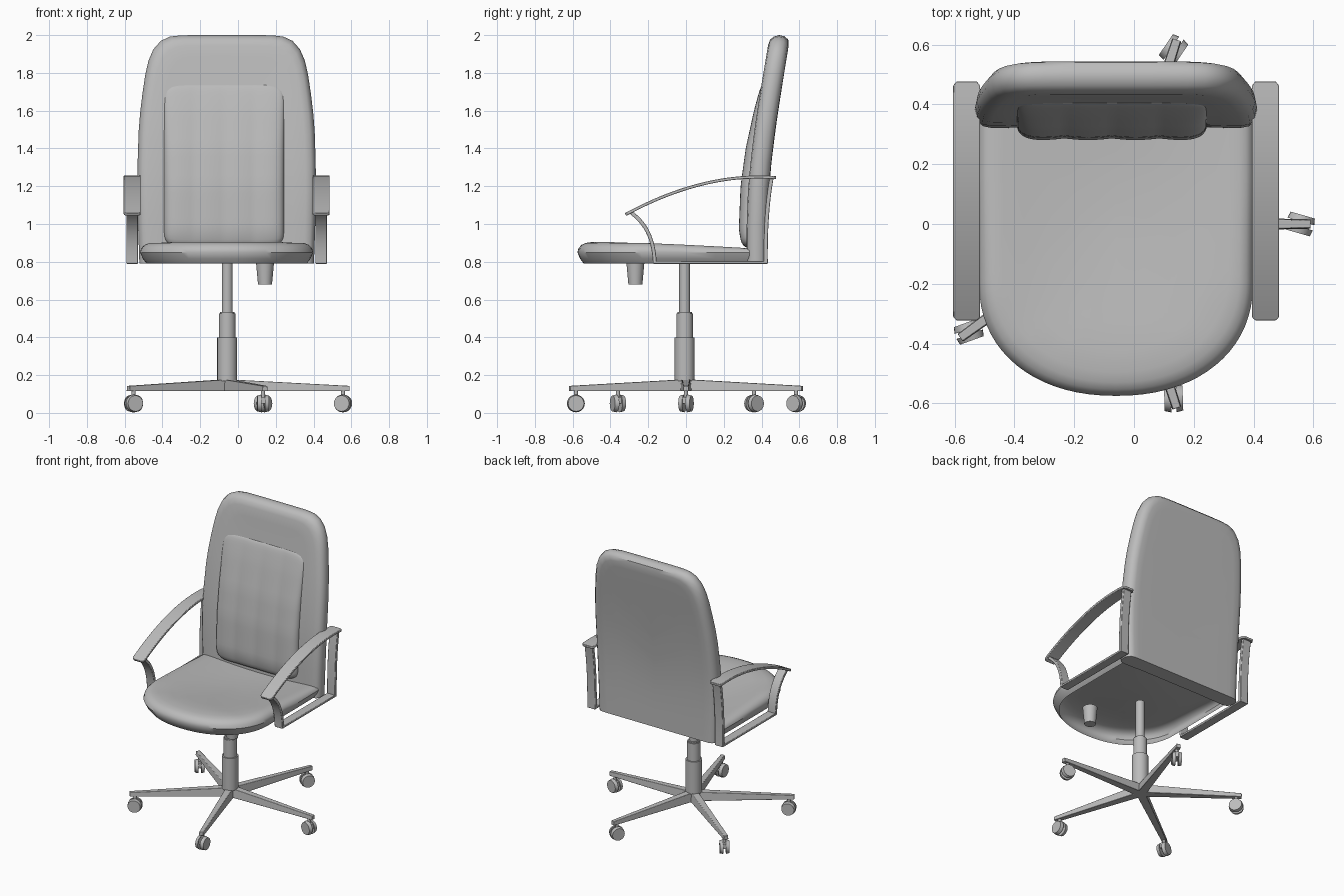
import bpy, bmesh, math
from mathutils import Vector, Matrix
from mathutils.geometry import interpolate_bezier

if "Cube" in bpy.data.objects:
    bpy.data.objects.remove(bpy.data.objects["Cube"])

CX = -0.06     # centreline of the seat, back and arms
BASE_X = -0.057  # centre of the column and legs
BASE = 0.79    # underside of the seat

grey = bpy.data.materials.new("plain grey")
grey.use_nodes = True
grey.diffuse_color = (0.5, 0.5, 0.5, 1)
grey.node_tree.nodes["Principled BSDF"].inputs["Base Color"].default_value = (0.5, 0.5, 0.5, 1)


def finish(name, bm, angle=40, bevel=0):
    bmesh.ops.remove_doubles(bm, verts=bm.verts, dist=0.0005)
    bmesh.ops.recalc_face_normals(bm, faces=bm.faces)
    mesh = bpy.data.meshes.new(name)
    bm.to_mesh(mesh)
    bm.free()
    mesh.materials.append(grey)
    ob = bpy.data.objects.new(name, mesh)
    bpy.context.collection.objects.link(ob)
    if bevel:
        mod = ob.modifiers.new("Bevel", "BEVEL")
        mod.width, mod.segments = bevel, 2
    bpy.ops.object.select_all(action="DESELECT")
    ob.select_set(True)
    bpy.context.view_layer.objects.active = ob
    bpy.ops.object.shade_smooth_by_angle(angle=math.radians(angle))


def lerp(table, t):
    for (a, va), (b, vb) in zip(table, table[1:]):
        if t <= b:
            return va + (vb - va) * max(0, t - a) / (b - a)
    return table[-1][1]


def cushion(name, outline, rings, place):
    """Nested inset copies of an open outline, closed by a flat wall at its base."""
    w = max(p[0] for p in outline)
    length = max(p[1] for p in outline)
    bm = bmesh.new()
    loops = []
    for inset, h in rings:
        sx, sv = 1 - inset / w, 1 - inset / length
        loops.append([bm.verts.new(place(u * sx, v * sv, h)) for u, v in outline])
    for a, b in zip(loops, loops[1:]):
        for i in range(len(a) - 1):
            bm.faces.new((a[i], a[i + 1], b[i + 1], b[i]))
    bm.faces.new([l[0] for l in loops] + [l[-1] for l in reversed(loops)])
    finish(name, bm)


def both_sides(half):
    return half + [(-u, v) for u, v in reversed(half) if u > 0]


# Seat: a hollow upholstered shell, open below, with a dished top
half = [(0.456, 0), (0.458, 0.18), (0.458, 0.36)]
for i in range(19):
    a = i / 18 * math.pi / 2
    half.append((0.458 * abs(math.cos(a)) ** 0.92 if i < 18 else 0,
                 0.535 + 0.375 * math.sin(a) ** 0.92))


def place_seat(u, v, h):
    y = 0.335 - v
    top = max(0, h - 0.06) / 0.055
    slope = 0.03 * max(0, (y + 0.25) / 0.58) ** 1.3
    dish = 0.036 * max(0, 1 - (u / 0.42) ** 2) * max(0, 1 - ((y - 0.05) / 0.45) ** 2)
    return (CX + u, y, BASE + h - top * (slope + dish))


cushion("seat", both_sides(half),
        [(0.034, 0), (0.014, 0.026), (0, 0.06), (0.006, 0.082),
         (0.022, 0.1), (0.045, 0.11), (0.08, 0.115), (0.15, 0.115),
         (0.24, 0.115), (0.34, 0.115), (0.458, 0.115)], place_seat)

# Backrest: tall panel leaning back above the arms
BACK_Y = [(0.79, 0.43), (1.0, 0.431), (1.2, 0.439), (1.4, 0.459),
          (1.6, 0.487), (1.8, 0.52), (2.0, 0.553)]
half = [(0.462, 0), (0.469, 0.2), (0.473, 0.4), (0.471, 0.55), (0.466, 0.7), (0.458, 0.8),
        (0.446, 0.9), (0.431, 1.0), (0.414, 1.075), (0.388, 1.135), (0.348, 1.18),
        (0.3, 1.202), (0.24, 1.209), (0.12, 1.21), (0, 1.21)]
cushion("backrest", both_sides(half),
        [(0.473, 0), (0.2, 0), (0.09, 0), (0.05, 0.001), (0.024, 0.008), (0.006, 0.03),
         (0, 0.06), (0.008, 0.088), (0.025, 0.104), (0.055, 0.11), (0.12, 0.108),
         (0.25, 0.105), (0.473, 0.105)],
        lambda u, v, h: (CX + u, lerp(BACK_Y, BASE + v) - h, BASE + v))

# Lumbar pad: four soft vertical ribs, fading into the backrest at the top
BULGE = [(0.87, 0.035), (0.97, 0.048), (1.2, 0.048), (1.4, 0.041), (1.6, 0.026), (1.74, 0.012)]
bm = bmesh.new()
NX, NZ, PW, Z0, Z1 = 48, 28, 0.318, 0.875, 1.74
grid = []
for j in range(NZ + 1):
    t = -math.cos(j / NZ * math.pi)
    row = []
    for i in range(NX + 1):
        s = -math.cos(i / NX * math.pi)
        # pull the corners in to round them
        cs = s * (1 - 0.1 * abs(t) ** 24)
        ct = t * (1 - 0.04 * abs(s) ** 12)
        z = (Z0 + Z1) / 2 + ct * (Z1 - Z0) / 2
        edge = (1 - s ** 14) ** 0.5 * (1 - t ** 24) ** 0.5
        rib = 0.12 * (abs(math.sin(2 * math.pi * s)) - 0.6)
        y = lerp(BACK_Y, z) - 0.1 - edge * lerp(BULGE, z) * (1 + rib)
        row.append(bm.verts.new((CX - 0.014 + PW * cs, y, z)))
    grid.append(row)
for a, b in zip(grid, grid[1:]):
    for i in range(NX):
        bm.faces.new((a[i], a[i + 1], b[i + 1], b[i]))
finish("lumbar_pad", bm, 60)


# Armrests: flat ribbons bent along curves in the side plane
def ribbon(name, x, width, thick, ctrl, steps=14, end_width=1):
    pts = interpolate_bezier(*[Vector((0, y, z)) for y, z in ctrl], steps)
    if end_width < 1:  # short extra segments to round the ends
        pts = [pts[0], pts[0].lerp(pts[1], 0.3)] + pts[1:-1] + [pts[-1].lerp(pts[-2], 0.3), pts[-1]]
    bm = bmesh.new()
    rows = []
    last = len(pts) - 1
    for i, p in enumerate(pts):
        d = (pts[min(i + 1, last)] - pts[max(i - 1, 0)]).normalized()
        n = Vector((0, -d.z, d.y)) * thick / 2
        w = width / 2 * (end_width if i in (0, last) else 1)
        rows.append([bm.verts.new(p + n * k + Vector((x + e * w, 0, 0)))
                     for k, e in ((1, 1), (1, -1), (-1, -1), (-1, 1))])
    for a, b in zip(rows, rows[1:]):
        for k in range(4):
            bm.faces.new((a[k], a[k - 1], b[k - 1], b[k]))
    bm.faces.new(rows[0])
    bm.faces.new(rows[-1])
    finish(name, bm, 35, 0.003)


for side, s in (("left", 1), ("right", -1)):
    x = CX + s * 0.5
    ribbon(side + "_arm_pad", x, 0.09, 0.016,
           [(-0.32, 1.05), (-0.1, 1.17), (0.18, 1.27), (0.477, 1.245)], 20, 0.75)
    ribbon(side + "_arm_front_post", x, 0.062, 0.02,
           [(-0.29, 1.06), (-0.21, 1.0), (-0.17, 0.92), (-0.165, BASE)])
    ribbon(side + "_arm_rear_post", x, 0.062, 0.022,
           [(0.422, BASE), (0.42, 0.95), (0.427, 1.1), (0.452, 1.24)])
    ribbon(side + "_arm_lower_bar", x, 0.062, 0.015,
           [(-0.175, 0.797), (0, 0.797), (0.2, 0.797), (0.433, 0.797)], 4)


def cone(bm, r1, r2, z1, z2, x=0, y=0, segs=24):
    bmesh.ops.create_cone(bm, cap_ends=True, segments=segs, radius1=r1, radius2=r2,
                          depth=z2 - z1, matrix=Matrix.Translation((x, y, (z1 + z2) / 2)))


# Gas column with telescoping sleeves, and the adjustment knob
bm = bmesh.new()
for r, z1, z2 in ((0.029, 0.5, 0.8), (0.044, 0.38, 0.525), (0.038, 0.52, 0.533),
                  (0.053, 0.17, 0.4), (0.034, 0.115, 0.18)):
    cone(bm, r, r, z1, z2, BASE_X, -0.007)
finish("column", bm)
bm = bmesh.new()
cone(bm, 0.037, 0.048, 0.68, 0.8, 0.143, -0.268)
finish("tension_knob", bm)

# Five tapered legs, each with a hooded twin-wheel caster
for i in range(5):
    turn = Matrix.Translation((BASE_X, 0, 0)) @ Matrix.Rotation(math.radians(72 * i), 4, "Z")
    bm = bmesh.new()
    ends = []
    for r, w, z1, z2 in ((0, 0.03, 0.115, 0.178), (0.648, 0.016, 0.115, 0.143)):
        ends.append([bm.verts.new((r, y, z)) for y, z in
                     ((-w, z1), (w, z1), (w * 0.8, z2), (-w * 0.8, z2))])
    for k in range(4):
        bm.faces.new((ends[0][k], ends[0][k - 1], ends[1][k - 1], ends[1][k]))
    for e in ends:
        bm.faces.new(e)
    bm.transform(turn)
    finish("leg_%d" % (i + 1), bm, 30, 0.003)

    bm = bmesh.new()
    for s in (-1, 1):
        hub = bmesh.ops.create_cone(bm, cap_ends=True, segments=20, radius1=0.047,
                                    radius2=0.042, depth=0.022)["verts"]
        axis = Matrix.Rotation(-s * math.pi / 2, 4, "X")
        bmesh.ops.transform(bm, verts=hub, matrix=Matrix.Translation((0, s * 0.02, 0.05)) @ axis)
    cone(bm, 0.011, 0.011, 0.05, 0.125, segs=12)
    hood = bmesh.ops.create_cube(bm, size=1)["verts"]
    bmesh.ops.transform(bm, verts=hood, matrix=Matrix.Translation((0, 0, 0.067))
                        @ Matrix.Diagonal((0.066, 0.02, 0.036, 1)))
    bm.transform(turn @ Matrix.Translation((0.613, 0, 0)) @ Matrix.Rotation(math.radians(-16), 4, "Z"))
    finish("caster_%d" % (i + 1), bm, 35)
